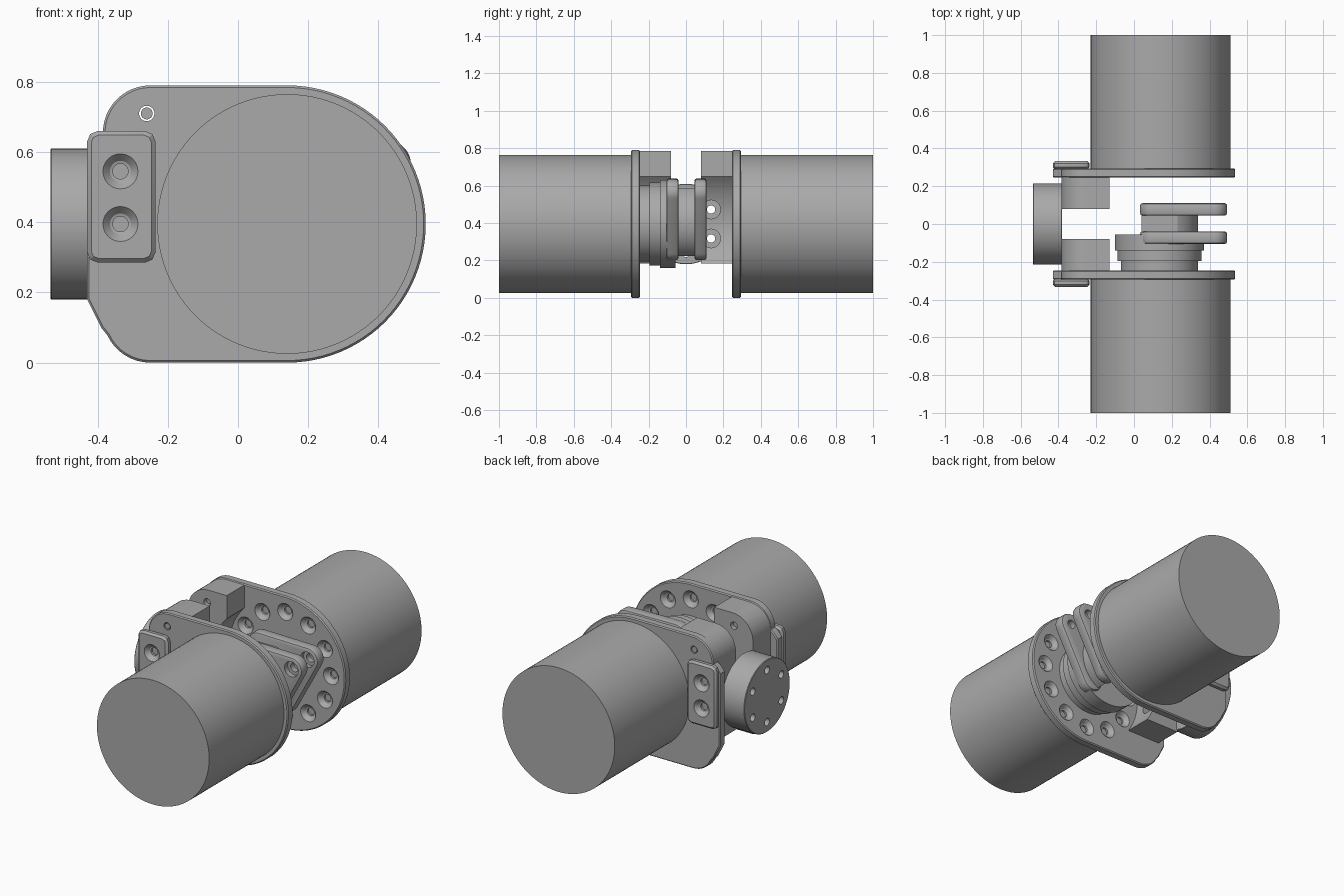
import bpy, bmesh
from math import cos, sin, pi, radians
from mathutils import Vector

old = bpy.data.objects.get("Cube")
if old:
    bpy.data.objects.remove(old, do_unlink=True)

grey = bpy.data.materials.new("machined grey")
grey.use_nodes = True
grey.diffuse_color = (0.4, 0.4, 0.4, 1)
grey.node_tree.nodes["Principled BSDF"].inputs["Base Color"].default_value = (0.4, 0.4, 0.4, 1)

CX, CZ = 0.14, 0.395          # motor axis
X, Y = Vector((1, 0, 0)), Vector((0, 1, 0))


def arc(cx, cz, r, a0, a1, n):
    """Points on an arc in the xz plane, angles in degrees."""
    steps = [radians(a0 + (a1 - a0) * i / n) for i in range(n + 1)]
    return [(cx + r * cos(a), cz + r * sin(a)) for a in steps]


def apply_modifier(ob, mod):
    bpy.context.view_layer.objects.active = ob
    bpy.ops.object.modifier_apply(modifier=mod.name)


def finish(name, bm, bevel=0, segments=1):
    bmesh.ops.recalc_face_normals(bm, faces=bm.faces)
    mesh = bpy.data.meshes.new(name)
    bm.to_mesh(mesh)
    bm.free()
    ob = bpy.data.objects.new(name, mesh)
    bpy.context.collection.objects.link(ob)
    mesh.materials.append(grey)
    if bevel:
        mod = ob.modifiers.new("edge", 'BEVEL')
        mod.width, mod.segments, mod.angle_limit = bevel, segments, radians(50)
        apply_modifier(ob, mod)
    return ob


def prism(name, outline, y0, y1, bevel=0, segments=1):
    """Extrude an xz outline along y."""
    bm = bmesh.new()
    face = bm.faces.new([bm.verts.new((x, y0, z)) for x, z in outline])
    out = bmesh.ops.extrude_face_region(bm, geom=[face])
    moved = [v for v in out["geom"] if isinstance(v, bmesh.types.BMVert)]
    bmesh.ops.translate(bm, verts=moved, vec=(0, y1 - y0, 0))
    return finish(name, bm, bevel, segments)


def lathe(bm, origin, axis, profile, n=24):
    """Closed solid of revolution from (radius, distance) pairs."""
    side = axis.orthogonal().normalized()
    other = axis.cross(side)
    rings = []
    for r, d in profile:
        rings.append([bm.verts.new(Vector(origin) + axis * d
                      + (side * cos(2 * pi * i / n) + other * sin(2 * pi * i / n)) * r)
                      for i in range(n)])
    for a, b in zip(rings, rings[1:]):
        for i in range(n):
            j = (i + 1) % n
            bm.faces.new((a[i], a[j], b[j], b[i]))
    bm.faces.new(rings[0])
    bm.faces.new(rings[-1])


def turned(name, origin, axis, profile, n=64, bevel=0):
    bm = bmesh.new()
    lathe(bm, origin, axis, profile, n)
    return finish(name, bm, bevel)


def drill(ob, holes):
    """Cut holes given as (origin, axis, profile)."""
    bm = bmesh.new()
    for origin, axis, profile in holes:
        lathe(bm, origin, axis, profile)
    cutter = finish("drill", bm)
    cutter.hide_render = True
    mod = ob.modifiers.new("holes", 'BOOLEAN')
    mod.operation, mod.solver, mod.object = 'DIFFERENCE', 'EXACT', cutter
    apply_modifier(ob, mod)
    bpy.data.objects.remove(cutter, do_unlink=True)


def countersink(depth):
    return [(0.058, -0.01), (0.05, 0), (0.03, 0.022), (0.022, 0.024), (0.022, depth)]


plate_outline = (arc(CX, CZ, 0.395, -90, 90, 48)
                 + arc(-0.25, 0.655, 0.135, 90, 180, 12)
                 + [(-0.405, 0.64), (-0.43, 0.61), (-0.43, 0.18), (-0.39, 0.1)]
                 + arc(-0.25, 0.135, 0.135, 205, 270, 8))
block_outline = ([(-0.385, 0.185)]
                 + arc(CX, CZ, 0.37, 214.6, 136.9, 24)
                 + [(-0.13, 0.785)]
                 + arc(-0.25, 0.65, 0.135, 90, 180, 12))
pad_outline = []
for px, pz, a in ((-0.265, 0.315, 270), (-0.265, 0.63, 0), (-0.4, 0.63, 90), (-0.4, 0.315, 180)):
    pad_outline += arc(px, pz, 0.03, a, a + 90, 2)

parts = []
pad_holes = [(-0.335, 0.545), (-0.335, 0.395)]
flange_holes = [(0.155 * cos(radians(a)), CZ + 0.155 * sin(radians(a))) for a in range(30, 390, 60)]
bore = [(0.022, -0.2), (0.022, 0.12), (0.05, 0.12), (0.05, 0.4)]

# Paired motors, side plates, spacer blocks and screw pads
for s, side in ((-1, "front"), (1, "back")):
    motor = turned(side + "_motor", (CX, 0, CZ), Y * s, [(0.37, 0.28), (0.37, 1)], 96)
    plate = prism(side + "_plate", plate_outline, s * 0.245, s * 0.295, 0.006)
    ring = arc(CX, CZ, 0.302, 0, 330, 11)
    cuts = [((x, s * 0.245, z), Y * s, countersink(0.042)) for x, z in ring]
    pin = ((-0.26, 0, 0.71), Y * s, [(0.022, 0), (0.022, 0.4)])
    drill(plate, cuts + [pin])
    block = prism(side + "_block", block_outline, s * 0.08, s * 0.25)
    cross = [((-0.4, y, z), X, bore) for y, z in flange_holes if y * s > 0.05]
    drill(block, cross + [pin])
    dowel = turned(side + "_dowel", (-0.26, 0, 0.71), Y * s, [(0.017, 0.1), (0.017, 0.293)], 24)
    pad = prism(side + "_pad", pad_outline, s * 0.29, s * 0.333, 0.012)
    drill(pad, [((x, s * 0.333, z), Y * -s, countersink(0.036)) for x, z in pad_holes])
    parts += [motor, plate, block, dowel, pad]

# Round mounting flange at the side
flange = turned("mount_flange", (0, 0, CZ), X, [(0.215, -0.535), (0.215, -0.38)], 64, 0.003)
drill(flange, [((-0.55, y, z), X, [(0.022, -0.1), (0.022, 0.3)]) for y, z in flange_holes])
parts.append(flange)

# Stepped rotor on the front motor
parts.append(turned("rotor", (CX - 0.005, 0, CZ), Y,
                    [(0.205, -0.25), (0.205, -0.195), (0.222, -0.195), (0.222, -0.14),
                     (0.236, -0.14), (0.236, -0.055)]))

# Two rounded triangular link plates around a hub
corners = [(0.265, 0.27, 210), (0.425, 0.565, 330), (0.1, 0.57, 90)]
link_outline = [p for x, z, a in corners for p in arc(x, z, 0.068, a, a + 120, 12)]
for name, y0, y1 in (("front_link", -0.105, -0.04), ("back_link", 0.045, 0.11)):
    link = prism(name, link_outline, y0, y1, 0.012, 2)
    x, z, _ = corners[1]
    drill(link, [((x, y0, z), Y, [(0.045, -0.01), (0.045, 0.03), (0.026, 0.03), (0.026, 0.09)])])
    parts.append(link)
hub_outline = arc(CX - 0.005, CZ + 0.01, 0.205, -62, 62, 24) + [(0.04, 0.586), (0.04, 0.42)]
parts.append(prism("link_hub", hub_outline, -0.05, 0.055))

# Smooth round faces, keep edges sharp
bpy.ops.object.select_all(action='DESELECT')
for ob in parts:
    ob.select_set(True)
bpy.context.view_layer.objects.active = parts[0]
bpy.ops.object.shade_smooth_by_angle(angle=radians(30))
